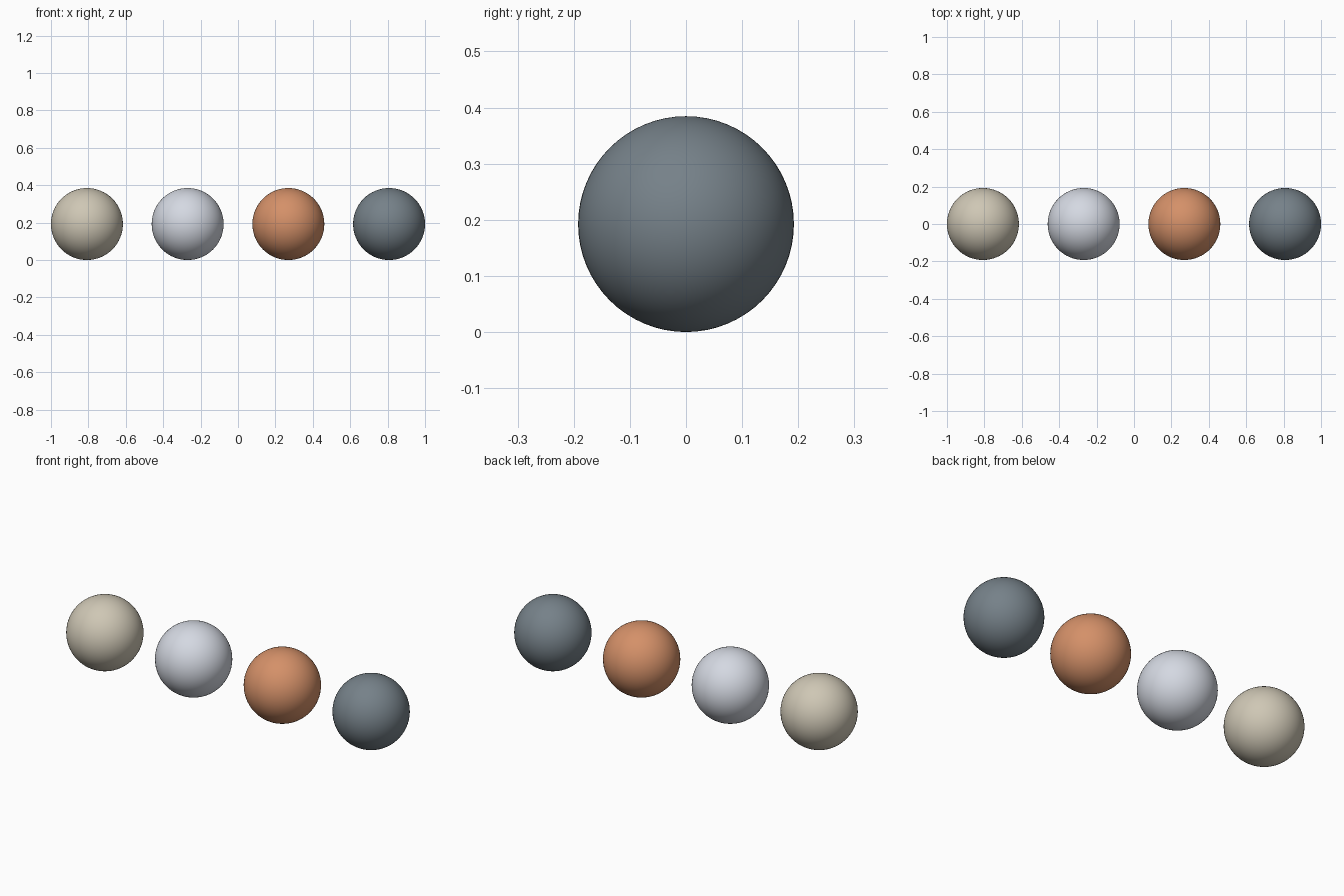
import bpy

if "Cube" in bpy.data.objects:
    bpy.data.objects.remove(bpy.data.objects["Cube"])

R = 2 / 10.4          # sphere radius
SPACING = 2.8 * R     # distance between centres

# Row of four material sample balls, left to right
balls = [
    ("beige_ball", (0.62, 0.57, 0.46, 1)),
    ("silver_ball", (0.66, 0.69, 0.76, 1)),
    ("copper_ball", (0.66, 0.28, 0.14, 1)),
    ("slate_ball", (0.18, 0.22, 0.25, 1)),
]

for i, (name, color) in enumerate(balls):
    bpy.ops.mesh.primitive_uv_sphere_add(
        segments=64, ring_count=32, radius=R,
        location=((i - 1.5) * SPACING, 0, R))
    ball = bpy.context.object
    ball.name = name
    bpy.ops.object.shade_smooth()
    mat = bpy.data.materials.new(name + "_finish")
    mat.diffuse_color = color
    mat.use_nodes = True
    mat.node_tree.nodes["Principled BSDF"].inputs["Base Color"].default_value = mat.diffuse_color
    ball.data.materials.append(mat)
